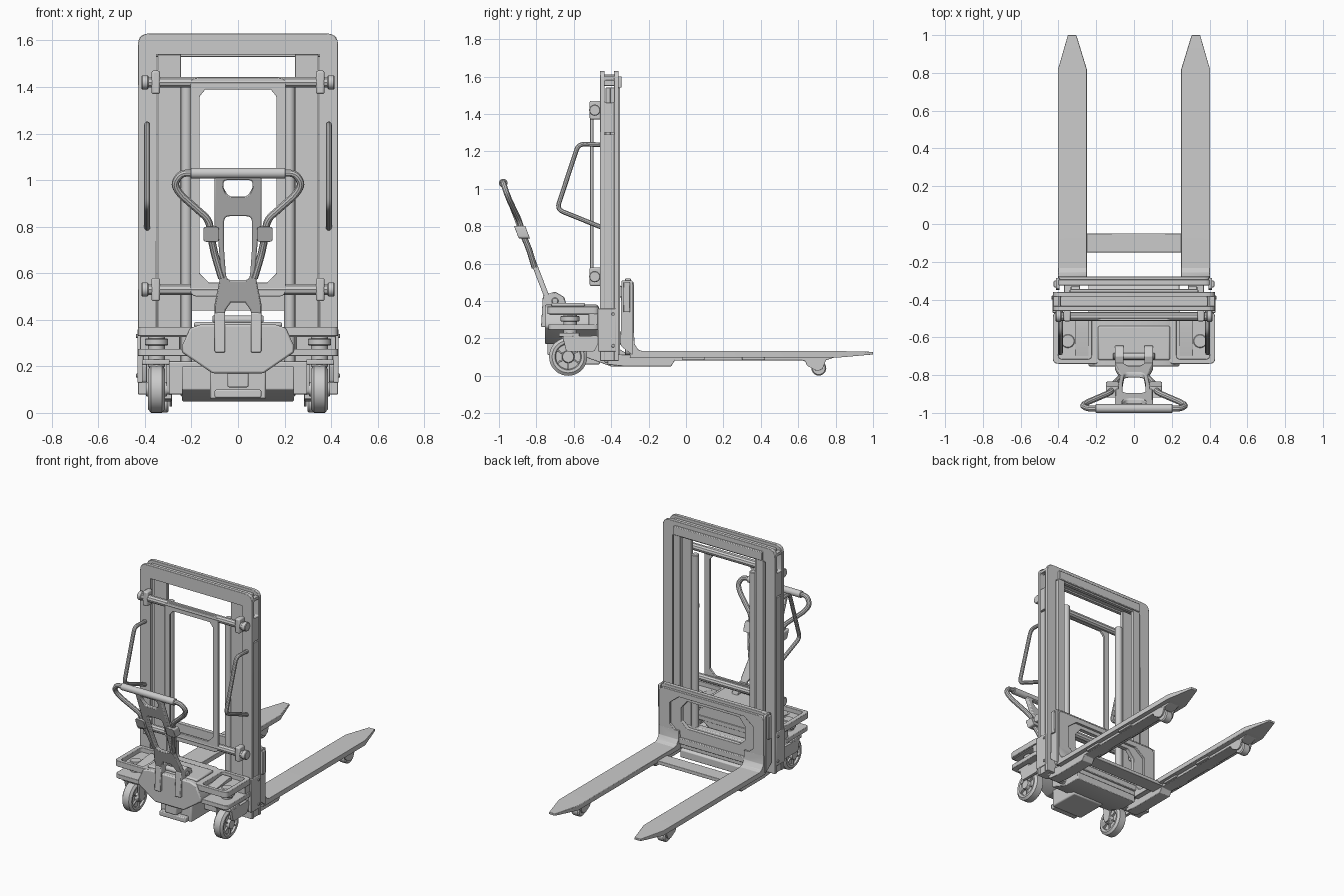
import bpy, bmesh, math
from mathutils import Vector, Matrix

if "Cube" in bpy.data.objects:
    bpy.data.objects.remove(bpy.data.objects["Cube"])


def finish(name, bm, bevel=0.0, mirror=False):
    bmesh.ops.recalc_face_normals(bm, faces=bm.faces)
    me = bpy.data.meshes.new(name)
    bm.to_mesh(me)
    bm.free()
    ob = bpy.data.objects.new(name, me)
    bpy.context.collection.objects.link(ob)
    if bevel:
        b = ob.modifiers.new("bevel", 'BEVEL')
        b.width, b.segments, b.limit_method = bevel, 2, 'ANGLE'
    if mirror:
        ob.modifiers.new("mirror", 'MIRROR')
    return ob


def box(name, x, y, z, bevel=0.004, mirror=False):
    bm = bmesh.new()
    bmesh.ops.create_cube(bm, size=1)
    for v in bm.verts:
        for i, r in enumerate((x, y, z)):
            v.co[i] = r[0] if v.co[i] < 0 else r[1]
    return finish(name, bm, bevel, mirror)


def rounded(pts, r, n=4, closed=True):
    """Round every corner of a 2D or 3D path."""
    out, pts = [], [Vector(p) for p in pts]
    for i, p in enumerate(pts):
        if not closed and i in (0, len(pts) - 1):
            out.append(p)
            continue
        a, b = pts[i - 1] - p, pts[(i + 1) % len(pts)] - p
        s = p + a.normalized() * min(r, a.length * .45)
        e = p + b.normalized() * min(r, b.length * .45)
        for k in range(n + 1):
            t = k / n
            out.append(s * (1 - t) ** 2 + p * 2 * t * (1 - t) + e * t * t)
    return out


def rect(x0, x1, y0, y1):
    return [(x0, y0), (x1, y0), (x1, y1), (x0, y1)]


def sym(half):
    return list(half) + [(-x, z) for x, z in reversed(half)]


def plate(name, loops, plane, a, b, bevel=0.003, mirror=False, shear=None):
    """Extrude an outline (first loop) with holes from a to b across a plane."""
    put = {'xz': lambda u, v, w: (u, w, v), 'yz': lambda u, v, w: (w, u, v),
           'xy': lambda u, v, w: (u, v, w)}[plane]
    bm = bmesh.new()
    for lp in loops:
        vs = [bm.verts.new(put(p[0], p[1], a)) for p in lp]
        for i in range(len(vs)):
            bm.edges.new((vs[i - 1], vs[i]))
    bmesh.ops.triangle_fill(bm, edges=bm.edges[:], use_beauty=True)
    ext = bmesh.ops.extrude_face_region(bm, geom=bm.faces[:])
    move = Vector(put(0, 0, b - a))
    for g in ext['geom']:
        if isinstance(g, bmesh.types.BMVert):
            g.co += move
    if shear:
        for v in bm.verts:
            v.co = shear(v.co)
    return finish(name, bm, bevel, mirror)


def lathe(name, prof, centre, mirror=False, n=32, axis='x'):
    """Spin a closed (radius, offset) profile around an axis."""
    bm = bmesh.new()
    rings = []
    for k in range(n):
        c, s = math.cos(2 * math.pi * k / n), math.sin(2 * math.pi * k / n)
        co = [(o, r * c, r * s) if axis == 'x' else (r * c, r * s, o) for r, o in prof]
        rings.append([bm.verts.new(Vector(p) + Vector(centre)) for p in co])
    m = len(prof)
    for k in range(n):
        for j in range(m - 1):
            bm.faces.new((rings[k - 1][j], rings[k - 1][j + 1], rings[k][j + 1], rings[k][j]))
    for j in (0, m - 1):
        bm.faces.new([r[j] for r in rings])
    return finish(name, bm, 0, mirror)


def cyl(name, centre, r, h, axis='x', mirror=False, n=24):
    c = min(.004, r * .2)
    return lathe(name, [(r - c, -h / 2), (r, c - h / 2), (r, h / 2 - c), (r - c, h / 2)],
                 centre, mirror, n, axis)


def tube(name, pts, r, corner=.04, mirror=False):
    cu = bpy.data.curves.new(name, 'CURVE')
    cu.dimensions, cu.bevel_depth, cu.bevel_resolution, cu.use_fill_caps = '3D', r, 3, True
    path = rounded(pts, corner, 5, False)
    sp = cu.splines.new('POLY')
    sp.points.add(len(path) - 1)
    for p, co in zip(sp.points, path):
        p.co = (*co, 1)
    tmp = bpy.data.objects.new("tmp", cu)
    bm = bmesh.new()
    me = bpy.data.meshes.new_from_object(tmp)
    bm.from_mesh(me)
    bpy.data.objects.remove(tmp)
    return finish(name, bm, 0, mirror)


# Mast: rounded front and rear frames, side webs, inner columns, lift cylinders
top = rounded([(.43, 1.63), (-.43, 1.63)], .0, 1)
outer = rounded([(.43, .9), (.43, 1.63), (-.43, 1.63), (-.43, .9)], .05, 5, False)[1:-1]
for nm, ya, yb, xi, zt in (("mast_front_frame", -.46, -.435, .35, 1.54),
                           ("mast_rear_frame", -.385, -.36, .355, 1.53)):
    plate(nm, [[(xi, .08), (.43, .08)] + outer + [(-.43, .08), (-xi, .08), (-xi, zt), (xi, zt)]],
          'xz', ya, yb)
box("mast_side_web", (.39, .425), (-.45, -.37), (.08, 1.29), .002, True)
plate("mast_side_cap", [rounded(rect(-.45, -.37, 1.30, 1.60), .015),
                        rounded(rect(-.435, -.385, 1.46, 1.58), .01)], 'yz', .40, .428, .002, True)
box("mast_top_core", (-.39, .39), (-.44, -.38), (1.55, 1.61))
box("inner_column", (.245, .345), (-.43, -.405), (.08, 1.54), .003, True)
box("inner_column_rear_flange", (.29, .345), (-.38, -.352), (.1, 1.54), .003, True)
box("inner_column_web", (.318, .338), (-.41, -.375), (.1, 1.54), .002, True)
box("inner_mast_crossbar", (-.34, .34), (-.375, -.345), (1.54, 1.60))
cyl("lift_cylinder", (.222, -.42, .74), .024, 1.34, 'z', True)
box("mast_foot_plate", (.405, .432), (-.47, -.375), (.13, .36), .004, True)
for z in (.16, .33):
    cyl("foot_bolt", (.433, -.39, z), .009, .01, 'x', True, 12)

# Operator guard: windowed screen on two clamped crossbars
cham = sym([(.165, .6), (.165, 1.36), (.135, 1.39)])
window = [(.125, .56), (.165, .60), (.165, 1.36), (.14, 1.39),
          (-.14, 1.39), (-.165, 1.36), (-.165, .60), (-.125, .56)]
plate("guard_screen", [rounded(rect(-.205, .205, .50, 1.44), .03), window], 'xz', -.512, -.495)
for nm, z in (("upper", 1.42), ("lower", .53)):
    tube("guard_%s_bar" % nm, [(-.40, -.49, z), (0, -.49, z), (.40, -.49, z)], .024)
    box("guard_%s_clamp" % nm, (.335, .372), (-.515, -.455), (z - .05, z + .05), .008, True)
    cyl("guard_%s_end" % nm, (.40, -.488, z), .03, .03, 'x', True)

# Side grab handles
tube("grab_handle", [(.39, -.455, 1.235), (.39, -.575, 1.24), (.39, -.69, .89), (.39, -.455, .795)],
     .013, .035, True)

# Chassis decks: upper rim with recessed trays and a lower shelf
for s, side in ((1, "right"), (-1, "left")):
    o = [(s * x, y) for x, y in rect(.18, .43, -.74, -.465)]
    i = [(s * x, y) for x, y in rect(.225, .40, -.715, -.49)]
    plate("tray_rim_" + side, [rounded(o, .03), rounded(i, .02)], 'xy', .33, .37)
box("tray_floor", (.20, .415), (-.73, -.47), (.325, .34), .003, True)
plate("tray_ramp", [[(-.70, .34), (-.51, .34), (-.51, .362), (-.55, .362)]], 'yz', .24, .31, .002, True)
plate("lower_shelf", [rounded(rect(-.43, .43, -.735, -.465), .03)], 'xy', .245, .275)
cyl("swivel_post", (.35, -.62, .27), .036, .15, 'z', True)
cyl("swivel_collar", (.35, -.62, .305), .05, .03, 'z', True)
box("deck_spacer", (.25, .42), (-.52, -.47), (.26, .34), .004, True)

# Central pump housing and pedal
plate("pump_housing", [sym([(.11, .17), (.24, .26), (.24, .29), (.205, .365), (.16, .38)])],
      'xz', -.755, -.47, .008)
box("pump_cover", (-.19, .19), (-.72, -.54), (.37, .39), .008)
box("pump_tank", (-.12, .12), (-.68, -.46), (.06, .20), .008)
box("foot_pedal_bracket", (-.045, .045), (-.74, -.66), (.11, .205), .006)
box("foot_pedal", (-.10, .10), (-.72, -.68), (.065, .10), .006)
plate("belly_pan", [[(-.54, .10), (-.40, .05), (-.28, .05), (-.28, .10), (-.46, .20), (-.54, .20)]],
      'yz', -.24, .24, .004)
box("rear_cross_beam", (-.42, .42), (-.45, -.40), (.08, .22), .006)

# Steering wheels with dished, ribbed hubs and side brackets
half = [(.012, .045), (.03, .045), (.034, .022), (.066, .022), (.071, .034), (.086, .036), (.102, .024)]
lathe("steer_wheel", half + [(r, -o) for r, o in reversed(half)], (.35, -.63, .102), True, 36)
for k in range(6):
    rib = box("wheel_rib", (.316, .384), (-.004, .004), (.025, .07), .001, True)
    rib.data.transform(Matrix.Translation((0, -.63, .102)) @ Matrix.Rotation(k * math.pi / 3, 4, 'X'))
plate("wheel_arm", [rounded([(-.66, .21), (-.64, .13), (-.49, .13), (-.47, .17), (-.47, .215)], .012)],
      'yz', .392, .412, .003, True)
plate("wheel_fork", [rounded([(-.665, .23), (-.655, .08), (-.605, .08), (-.58, .23)], .02)],
      'yz', .294, .308, .002, True)
box("wheel_bridge", (.294, .412), (-.68, -.57), (.208, .23), .004, True)


# Tiller: leaning plate with window, lugs, grip and hand loops
def lean(v):
    return Vector((v.x, v.y - .385 * (v.z - .36), v.z))


body = [(.055, .36), (.10, .36), (.10, .47), (.073, .60), (.085, .74), (.10, .78), (.10, 1.02)]
plate("tiller_body", [body + [(-x, z) for x, z in reversed(body)] + [(-.055, .44), (-.03, .475),
                                                                      (.03, .475), (.055, .44)],
                      rounded([(.05, .57), (.06, .70), (.06, .845), (-.06, .845), (-.06, .70), (-.05, .57)], .025),
                      rounded([(.04, .93), (.065, .97), (.06, 1.0), (-.06, 1.0), (-.065, .97), (-.04, .93)], .015)],
      'xz', -.735, -.705, .006, False, lean)
plate("tiller_lug", [[(-.775, .26), (-.745, .26), (-.64, .38), (-.65, .42), (-.70, .45), (-.765, .43)]],
      'yz', .055, .10, .005, True)
cyl("tiller_pivot", (0, -.70, .40), .018, .22)
cyl("tiller_grip", (0, -.977, 1.03), .023, .41)
tube("tiller_hand_loop", [(.19, -.977, 1.03), (.245, -.977, 1.03), (.275, -.962, .985), (.25, -.945, .94),
                          (.125, -.892, .83), (.115, -.87, .75)], .016, .03, True)
plate("tiller_joint", [rounded(rect(.082, .148, .735, .80), .012)], 'xz', -.75, -.69, .005, True, lean)
tube("tiller_lower_rod", [(.115, -.87, .75), (.10, -.84, .68), (.07, -.81, .58)], .016, .03, True)

# Fork carriage: windowed back plate with frame, side cheeks and rails
win = sym([(.20, .25), (.245, .29), (.245, .385), (.20, .44)])
plate("carriage_plate", [rounded(rect(-.405, .405, .11, .52), .03), win], 'xz', -.325, -.295)
plate("carriage_frame", [[(.25, .12), (.40, .12)] + rounded([(.40, .2), (.40, .50), (-.40, .50), (-.40, .2)],
                          .03, 4, False)[1:-1] + [(-.40, .12), (-.25, .12), (-.25, .20), (-.32, .26), (-.32, .41),
                          (-.25, .465), (.25, .465), (.32, .41), (.32, .26), (.25, .20)]], 'xz', -.30, -.278)
plate("carriage_cheek", [rounded([(-.35, .16), (-.285, .11), (-.285, .51), (-.345, .51)], .01)],
      'yz', .395, .412, .002, True)
box("carriage_cheek_block", (.405, .425), (-.335, -.30), (.34, .50), .004, True)
box("carriage_lower_rail", (-.27, .27), (-.31, -.28), (.14, .18), .004)
for z in (.2, .45):
    cyl("carriage_roller", (.31, -.365, z), .035, .05, 'x', True)

# Forks: tapered deck with heel, folded sides, sloping nose and straddle legs
deck = plate("fork", [[(.25, -.30), (.402, -.30), (.402, .82), (.35, 1.0), (.305, 1.0), (.25, .82)]],
             'xy', .098, .132, .003, True)
for v in deck.data.vertices:
    if v.co.y > .95:
        v.co.z = .114 if v.co.z < .11 else .128
plate("fork_heel", [[(-.29, .10), (-.22, .128), (-.255, .14), (-.275, .17), (-.278, .23), (-.29, .23)]],
      'yz', .25, .402, .002, True)
plate("straddle_leg", [[(-.42, .06), (-.33, .05), (-.08, .05), (-.06, .082), (.62, .082), (.66, .07), (.74, .08),
                        (.80, .10), (-.42, .115)]], 'yz', .285, .37, .003, True)
for y in (-.02, .3):
    box("fork_link", (.27, .385), (y, y + .12), (.084, .10), .003, True)
box("leg_crossbar", (-.29, .29), (-.15, -.05), (.085, .11), .003)

# Load rollers with their hangers
lathe("load_roller", [(.01, -.03), (.034, -.03), (.04, -.022), (.04, .022), (.034, .03), (.01, .03)],
      (.328, .71, .041), True, 24)
plate("roller_hanger", [rounded([(.635, .09), (.645, .055), (.70, .025), (.73, .035), (.75, .09)], .012)],
      'yz', .362, .372, .001, True)
plate("roller_hanger_inner", [rounded([(.635, .09), (.645, .055), (.70, .025), (.73, .035), (.75, .09)], .012)],
      'yz', .284, .294, .001, True)

# Smooth shading with sharp edges kept
for ob in bpy.context.scene.objects:
    ob.select_set(True)
    bpy.context.view_layer.objects.active = ob
bpy.ops.object.shade_smooth_by_angle(angle=math.radians(35))
